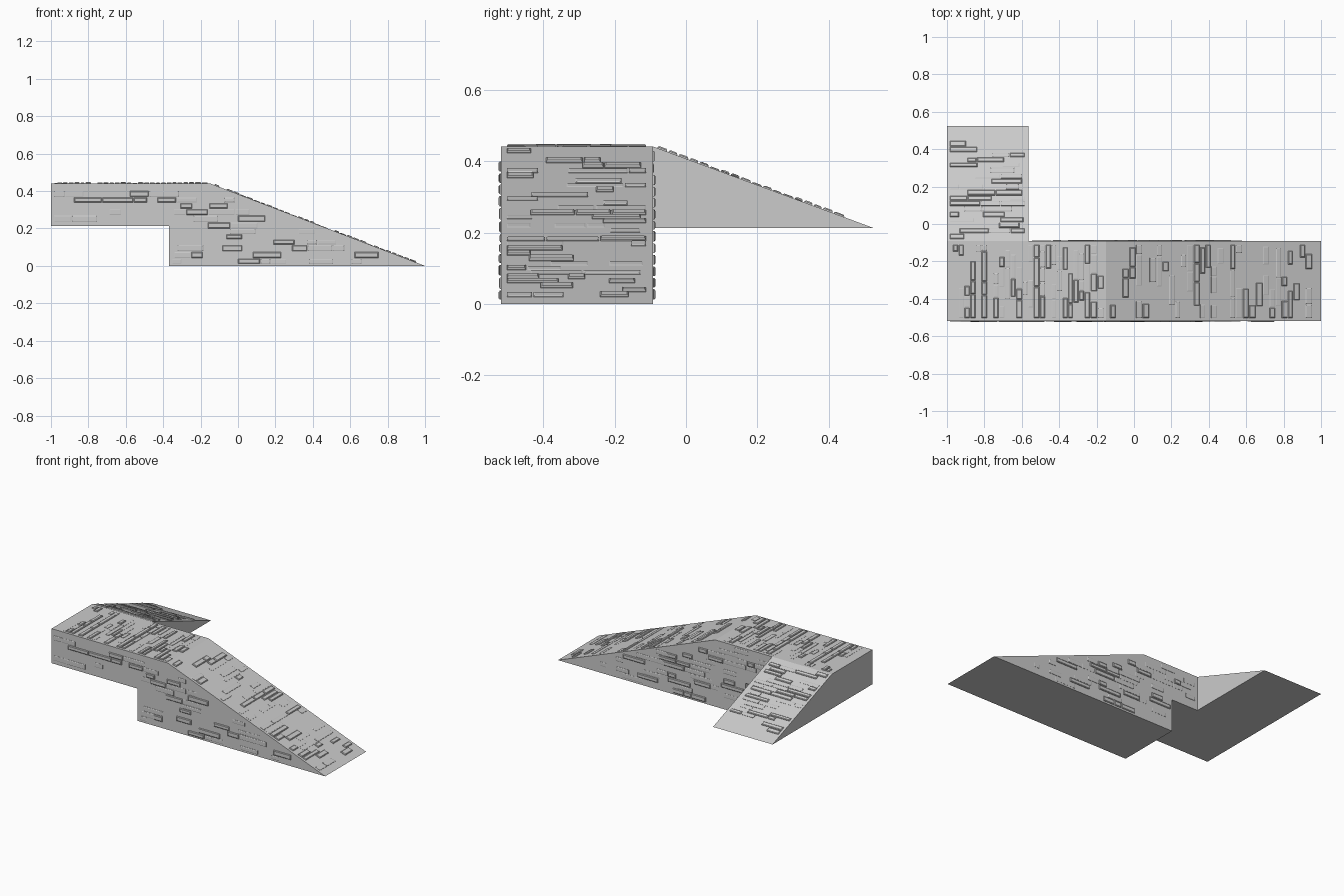
import bpy, bmesh, random
from mathutils import Vector

if "Cube" in bpy.data.objects:
    bpy.data.objects.remove(bpy.data.objects["Cube"])

random.seed(7)
XL, XB, XS, XK = -1.0, -0.37, -0.565, -0.15   # left end, step, side ramp edge, slope start
YF, YB, YE = -0.518, -0.092, 0.525            # front wall, back wall, side ramp end
ZM, ZT = 0.213, 0.441                         # raised underside, top


def make_object(name, bm):
    me = bpy.data.meshes.new(name)
    bm.to_mesh(me)
    bm.free()
    ob = bpy.data.objects.new(name, me)
    bpy.context.collection.objects.link(ob)
    return ob


def extrude_profile(name, points, offset):
    bm = bmesh.new()
    face = bm.faces.new([bm.verts.new(p) for p in points])
    res = bmesh.ops.extrude_face_region(bm, geom=[face])
    moved = [g for g in res['geom'] if isinstance(g, bmesh.types.BMVert)]
    bmesh.ops.translate(bm, verts=moved, vec=offset)
    bmesh.ops.recalc_face_normals(bm, faces=bm.faces)
    return make_object(name, bm)


def add_brick(bm, origin, u, v, rect, height):
    # chamfered slab made of three rings and a cap
    n = u.cross(v)
    u0, u1, v0, v1 = rect
    rings = []
    for inset, h in ((0, -0.002), (0, height * 0.5), (0.004, height)):
        rings.append([bm.verts.new(origin + u * a + v * b + n * h) for a, b in (
            (u0 + inset, v0 + inset), (u1 - inset, v0 + inset),
            (u1 - inset, v1 - inset), (u0 + inset, v1 - inset))])
    for low, high in zip(rings, rings[1:]):
        for i in range(4):
            j = (i + 1) % 4
            bm.faces.new((low[i], low[j], high[j], high[i]))
    bm.faces.new(rings[-1])


def brick_face(name, origin, u, v, size_u, size_v, density, inside=None,
               start_u=0.0, row=0.034, lengths=(0.05, 0.17)):
    # rows of bricks, many left out, on one flat face
    origin, u, v = Vector(origin), Vector(u).normalized(), Vector(v).normalized()
    bm = bmesh.new()
    b = 0.012
    while b + 0.03 < size_v:
        height = row * random.uniform(0.8, 1.1)
        a = start_u + 0.016
        while a < start_u + size_u - 0.05:
            end = min(a + random.uniform(*lengths), start_u + size_u - 0.016)
            rect = (a, end - 0.004, b, b + height - 0.005)
            fits = rect[3] < size_v and (inside is None or all(
                inside(origin + u * p + v * q) for p in rect[:2] for q in rect[2:]))
            if fits and random.random() < density:
                add_brick(bm, origin, u, v, rect, random.choice((0.002, 0.004, 0.006, 0.007)))
            a = end
        b += height
    return make_object(name, bm)


def wall_area(p):
    top = min(ZT, ZT * (1 - p.x) / (1 - XK))
    bottom = ZM if p.x < XB + 0.012 else 0
    return bottom + 0.008 < p.z < top - 0.008


# solid ramps
extrude_profile("main_ramp", [(XL, YF, ZM), (XB, YF, ZM), (XB, YF, 0), (1, YF, 0),
                              (XK, YF, ZT), (XL, YF, ZT)], (0, YB - YF, 0))
extrude_profile("side_ramp", [(XL, YB, ZM), (XL, YE, ZM), (XL, YB, ZT)], (XS - XL, 0, 0))

# brickwork on both long walls
brick_face("front_wall_bricks", (0, YF, 0), (1, 0, 0), (0, 0, 1), 2, ZT, 0.45,
           wall_area, start_u=-1)
brick_face("back_wall_bricks", (0, YB, 0), (-1, 0, 0), (0, 0, 1), 1 - XS, ZT, 0.45,
           wall_area, start_u=-1)

# brickwork on the walking surfaces
width = YB - YF
brick_face("landing_bricks", (XK, YF, ZT), (0, 1, 0), (-1, 0, 0), width, XK - XL, 0.5)
brick_face("main_slope_bricks", (1, YF, 0), (0, 1, 0), (XK - 1, 0, ZT), width, 1.23, 0.36,
           lambda p: p.x < 0.96, row=0.038)
brick_face("side_slope_bricks", (XL, YB, ZT), (1, 0, 0), (0, YE - YB, ZM - ZT),
           XS - XL, 0.65, 0.5, lambda p: p.y < 0.47)
